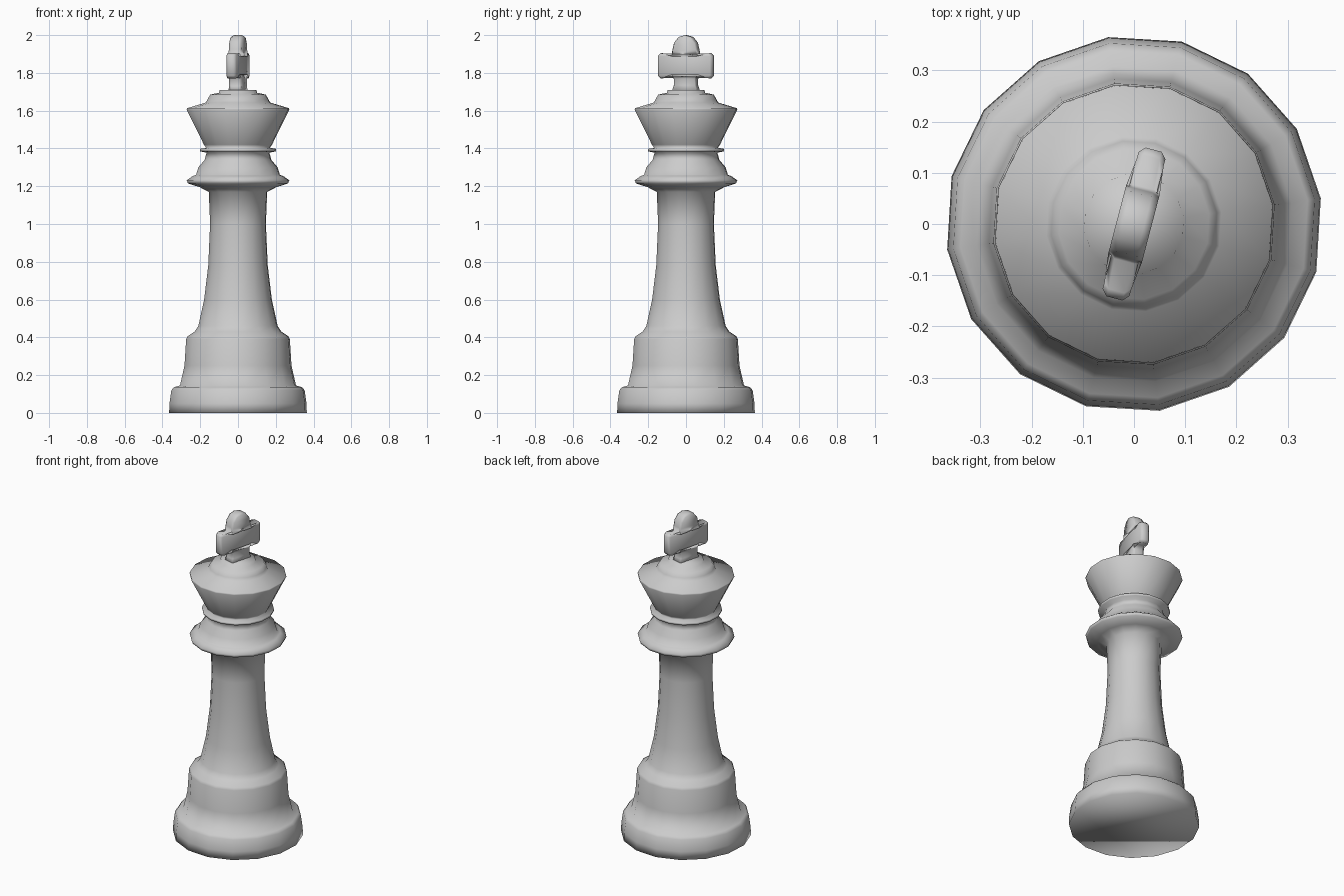
import bpy, bmesh, math
from mathutils import Matrix

cube = bpy.data.objects.get("Cube")
if cube:
    bpy.data.objects.remove(cube)

SIDES = 16
TURN = math.radians(7.8)

grey = bpy.data.materials.new("plain grey")
grey.use_nodes = True
grey.diffuse_color = (0.6, 0.6, 0.6, 1)
grey.node_tree.nodes["Principled BSDF"].inputs["Base Color"].default_value = (0.6, 0.6, 0.6, 1)


def add_object(name, bm):
    bmesh.ops.recalc_face_normals(bm, faces=bm.faces)
    mesh = bpy.data.meshes.new(name)
    bm.to_mesh(mesh)
    bm.free()
    mesh.materials.append(grey)
    for poly in mesh.polygons:
        poly.use_smooth = True
    obj = bpy.data.objects.new(name, mesh)
    bpy.context.collection.objects.link(obj)
    return obj


def turned(name, profile):
    """Sweep (radius, height) points round the z axis and cap both ends."""
    bm = bmesh.new()
    rings = []
    for r, z in profile:
        angles = [TURN + math.tau * i / SIDES for i in range(SIDES)]
        rings.append([bm.verts.new((r * math.cos(a), r * math.sin(a), z)) for a in angles])
    for low, high in zip(rings, rings[1:]):
        for i in range(SIDES):
            j = (i + 1) % SIDES
            bm.faces.new((low[i], low[j], high[j], high[i]))
    bm.faces.new(rings[0])
    bm.faces.new(rings[-1])
    return add_object(name, bm)


# Turned body: foot, plinth, shaft, collars and crown in one profile
turned("king_body", [
    (0.368, 0), (0.366, 0.05), (0.356, 0.12), (0.342, 0.136), (0.31, 0.145),
    (0.286, 0.25), (0.277, 0.39), (0.27, 0.405), (0.232, 0.43), (0.212, 0.46),
    (0.181, 0.6), (0.159, 0.78), (0.149, 1.0), (0.156, 1.17),
    (0.205, 1.195), (0.268, 1.215), (0.274, 1.232), (0.24, 1.255),
    (0.224, 1.26), (0.212, 1.3), (0.178, 1.34), (0.168, 1.378),
    (0.202, 1.384), (0.204, 1.398), (0.17, 1.403), (0.182, 1.42),
    (0.274, 1.605), (0.272, 1.613), (0.172, 1.643), (0.163, 1.66), (0.148, 1.685),
    (0.102, 1.695), (0.098, 1.71),
])

# Cross: half outline (width, height), mirrored and thickened
half = [
    (0.074, 1.7), (0.062, 1.73), (0.06, 1.765), (0.075, 1.79), (0.135, 1.77), (0.15, 1.785),
    (0.15, 1.89), (0.135, 1.905), (0.075, 1.89), (0.068, 1.925), (0.06, 1.96),
    (0.035, 1.99),
]
outline = half + [(0, 2.0)] + [(-w, z) for w, z in reversed(half)]
bm = bmesh.new()
layers = []
for x, shrink in ((-0.034, 0.92), (-0.02, 1), (0.02, 1), (0.034, 0.92)):
    layers.append([
        bm.verts.new((x * (0.8 if abs(w) > 0.1 else 1), w * shrink, 1.84 + (z - 1.84) * (shrink + 1) / 2))
        for w, z in outline])
n = len(outline)
for a, b in zip(layers, layers[1:]):
    for i in range(n):
        j = (i + 1) % n
        bm.faces.new((a[i], a[j], b[j], b[i]))
# Each broad side is stitched across in strips between mirrored points
for side in (layers[0], layers[-1]):
    for i in range(n // 2):
        strip = [side[i], side[i + 1], side[n - 2 - i], side[n - 1 - i]]
        bm.faces.new(list(dict.fromkeys(strip)))
bm.transform(Matrix.Rotation(TURN - math.tau / SIDES, 4, "Z"))
add_object("cross_finial", bm)
